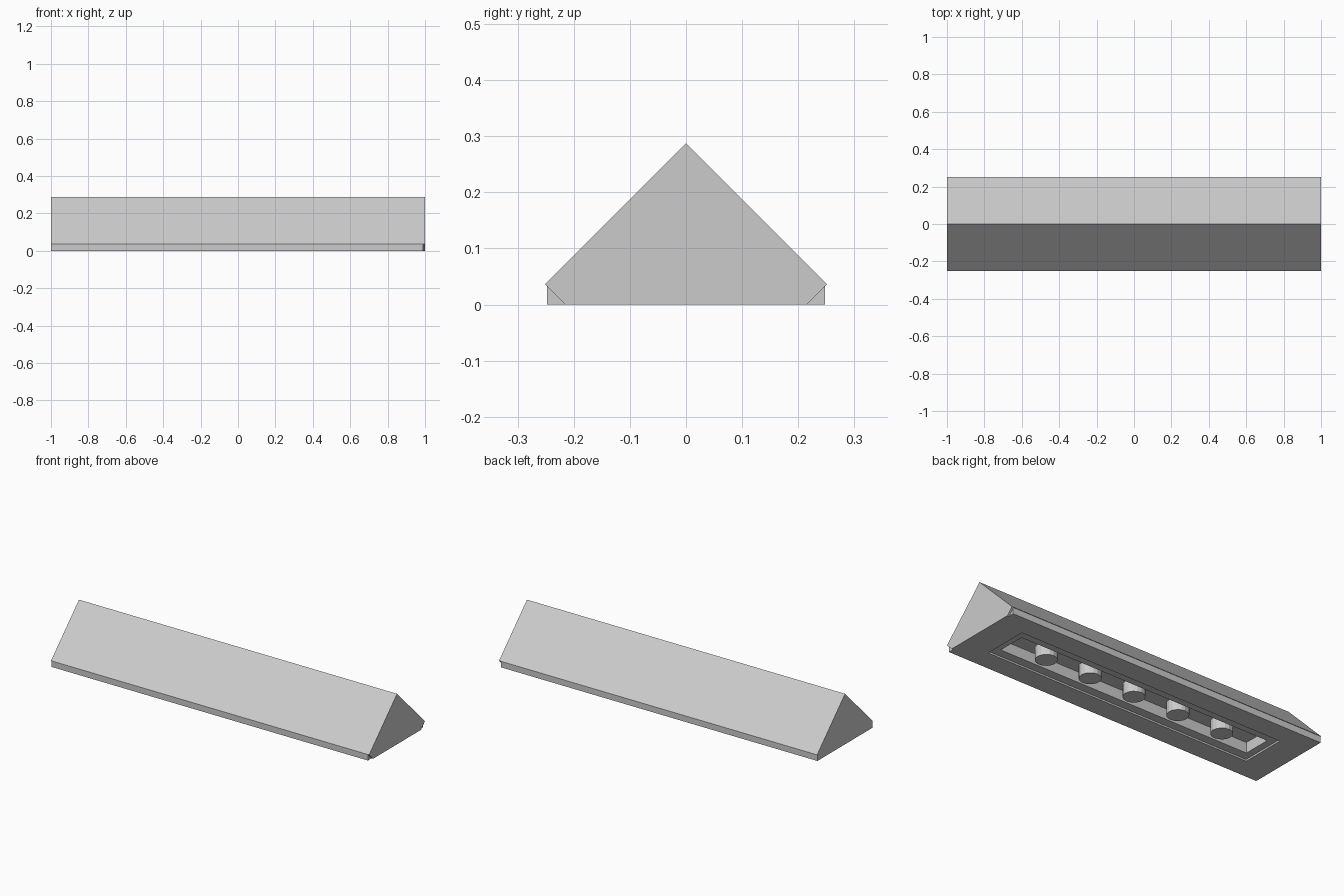
import bpy
import bmesh
from mathutils import Vector, Matrix

cube = bpy.data.objects.get("Cube")
if cube:
    bpy.data.objects.remove(cube, do_unlink=True)

grey = bpy.data.materials.new("plain grey")
grey.use_nodes = True
colour = (0.6, 0.6, 0.6, 1)
grey.diffuse_color = colour
grey.node_tree.nodes["Principled BSDF"].inputs["Base Color"].default_value = colour

EAVE_Y, EAVE_Z, APEX = 0.251, 0.036, 0.287
WALL_Y, CHAMFER_Y = 0.248, 0.215
CAP_X = 0.99


def finish(bm, name):
    bmesh.ops.recalc_face_normals(bm, faces=bm.faces)
    mesh = bpy.data.meshes.new(name)
    bm.to_mesh(mesh)
    bm.free()
    mesh.materials.append(grey)
    obj = bpy.data.objects.new(name, mesh)
    bpy.context.collection.objects.link(obj)
    return obj


def prism(half_profile, x0, x1):
    """Extrude a mirrored (y, z) profile with a ridge along x."""
    pts = half_profile + [(0, APEX)] + [(-y, z) for y, z in reversed(half_profile)]
    bm = bmesh.new()
    face = bm.faces.new([bm.verts.new((x0, y, z)) for y, z in pts])
    ext = bmesh.ops.extrude_face_region(bm, geom=[face])["geom"]
    moved = [v for v in ext if isinstance(v, bmesh.types.BMVert)]
    bmesh.ops.translate(bm, verts=moved, vec=(x1 - x0, 0, 0))
    bmesh.ops.recalc_face_normals(bm, faces=bm.faces)
    return bm


def pocket(bm, face, hx, hy, z):
    """Sink a rectangular pocket of half size hx, hy up to height z."""
    bmesh.ops.inset_individual(bm, faces=[face], thickness=0.01)
    mid = face.calc_center_median()
    for v in face.verts:
        v.co.x = hx if v.co.x > mid.x else -hx
        v.co.y = hy if v.co.y > mid.y else -hy
    floor = bmesh.ops.extrude_discrete_faces(bm, faces=[face])["faces"][0]
    for v in floor.verts:
        v.co.z = z
    return floor


# Housing: ridged top, low side walls and a stepped pocket underneath
bm = prism([(WALL_Y, 0), (WALL_Y, EAVE_Z), (EAVE_Y, EAVE_Z)], -1, CAP_X)
bm.faces.ensure_lookup_table()
base = min(bm.faces, key=lambda f: f.calc_center_median().z)
step = pocket(bm, base, 0.835, 0.13, 0.01)
pocket(bm, step, 0.795, 0.08, 0.07)
finish(bm, "housing")

# End plate with chamfered lower corners
finish(prism([(CHAMFER_Y, 0), (EAVE_Y, EAVE_Z)], CAP_X, 1), "end_plate")

# Row of pegs hanging in the pocket
for i in range(-2, 3):
    bm = bmesh.new()
    bmesh.ops.create_cone(bm, cap_ends=True, segments=16, radius1=0.057, radius2=0.057,
                          depth=0.07, matrix=Matrix.Translation(Vector((i * 0.284, 0, 0.036))))
    finish(bm, f"peg_{i + 3}")
